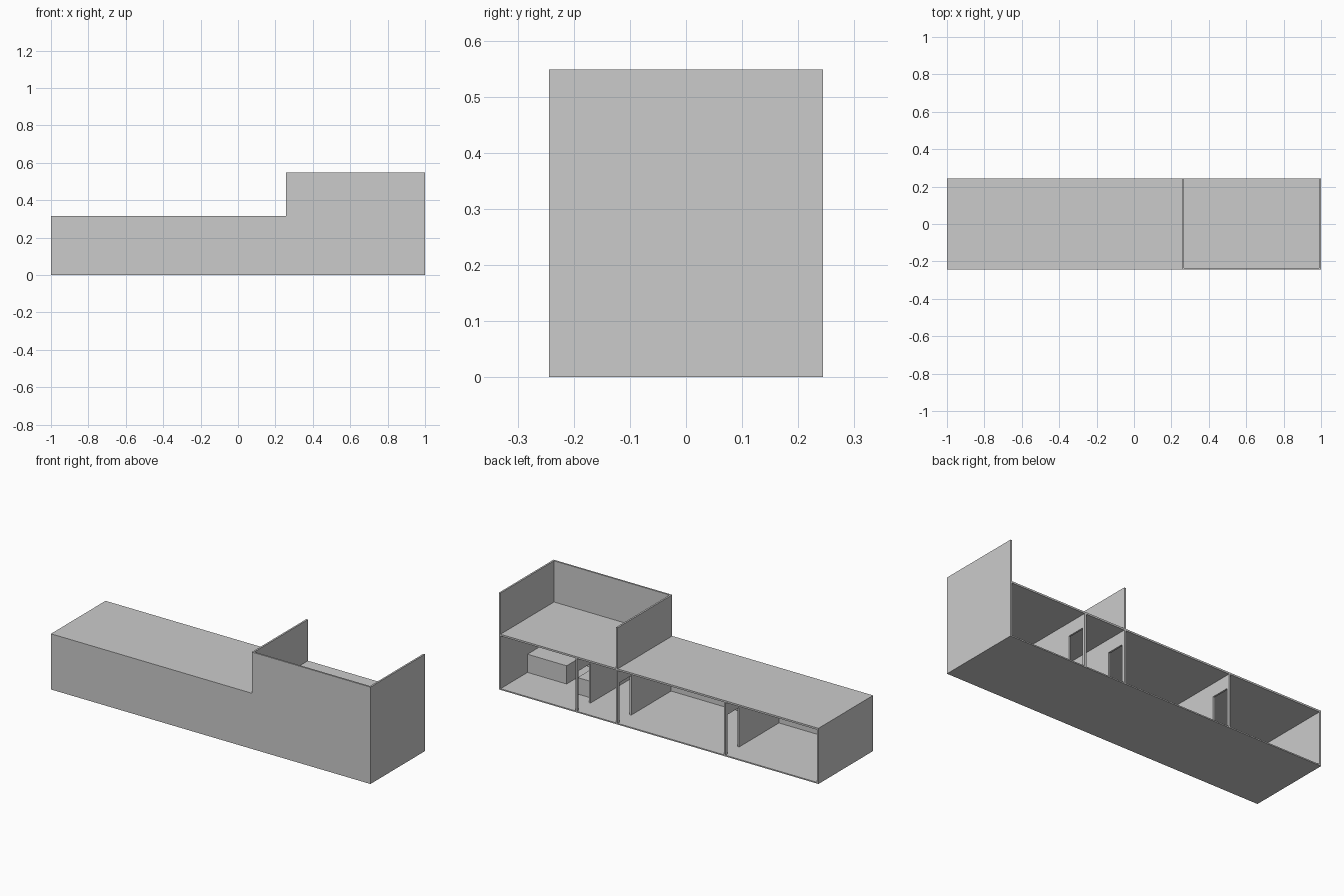
import bpy, bmesh

if "Cube" in bpy.data.objects:
    bpy.data.objects.remove(bpy.data.objects["Cube"])

T = 0.01                 # wall thickness
Y = 0.244                # half depth
ROOF, TOP = 0.315, 0.548
FLOOR = 0.007
STEP = 0.257             # where the upper storey starts
DOOR = (0.122, 0.228, 0.23)   # door y range and head height


def boxes(name, *ranges):
    """One object made from boxes given as (x0, x1, y0, y1, z0, z1)."""
    bm = bmesh.new()
    for x0, x1, y0, y1, z0, z1 in ranges:
        vs = bmesh.ops.create_cube(bm, size=1)["verts"]
        for v in vs:
            v.co.x = x1 if v.co.x > 0 else x0
            v.co.y = y1 if v.co.y > 0 else y0
            v.co.z = z1 if v.co.z > 0 else z0
    me = bpy.data.meshes.new(name)
    bm.to_mesh(me)
    bm.free()
    ob = bpy.data.objects.new(name, me)
    bpy.context.collection.objects.link(ob)
    return ob


def extruded_profile(name, pts, y0, y1):
    """Extrude an x-z outline along y."""
    bm = bmesh.new()
    face = bm.faces.new([bm.verts.new((x, y0, z)) for x, z in pts])
    ext = bmesh.ops.extrude_face_region(bm, geom=[face])["geom"]
    moved = [g for g in ext if isinstance(g, bmesh.types.BMVert)]
    bmesh.ops.translate(bm, verts=moved, vec=(0, y1 - y0, 0))
    bmesh.ops.recalc_face_normals(bm, faces=bm.faces)
    me = bpy.data.meshes.new(name)
    bm.to_mesh(me)
    bm.free()
    ob = bpy.data.objects.new(name, me)
    bpy.context.collection.objects.link(ob)


# Floor and roof slabs; the right part of the roof is the upper deck
boxes("floor", (-1, 1, -Y, Y, 0, FLOOR))
boxes("roof", (-1 + T, 1 - T, -Y + T, Y, ROOF - T, ROOF))

# Stepped front wall
extruded_profile("front_wall", [(-1, FLOOR), (1, FLOOR), (1, TOP), (STEP, TOP),
                                (STEP, ROOF), (-1, ROOF)], -Y, -Y + T)

# End walls and upper storey side wall
boxes("left_wall", (-1, -1 + T, -Y + T, Y, FLOOR, ROOF))
boxes("right_wall", (1 - T, 1, -Y + T, Y, FLOOR, TOP))
boxes("upper_side_wall", (STEP, STEP + T, -Y + T, Y, ROOF, TOP))

# Partition walls with a doorway near the open back
d0, d1, head = DOOR
for i, x in enumerate((-0.418, STEP, 0.512)):
    boxes(f"partition_{i + 1}",
          (x, x + T, -Y + T, d0, FLOOR, ROOF - T),
          (x, x + T, d1, Y, FLOOR, ROOF - T),
          (x, x + T, d0, d1, head, ROOF - T))

# Two low counters in the right-hand room
boxes("counter_right", (0.745, 1 - T, -0.10, 0.003, FLOOR, 0.11))
boxes("counter_left", (0.522, 0.63, -0.17, 0.07, FLOOR, 0.10))
